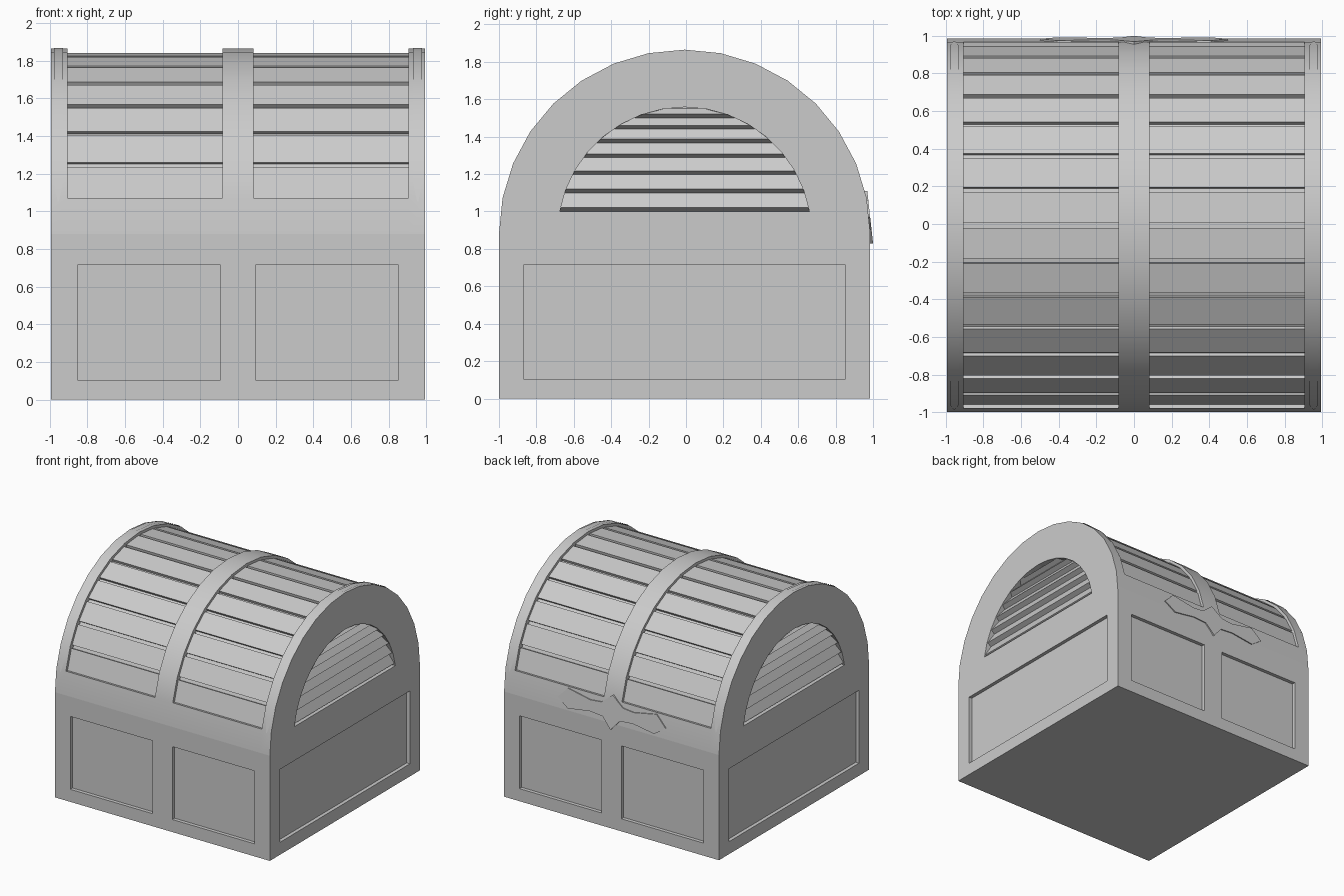
import bpy, bmesh, math
from mathutils import Vector as V

if "Cube" in bpy.data.objects:
    bpy.data.objects.remove(bpy.data.objects["Cube"])

HX, HY, CY, ZS, RZ = 0.995, 0.9925, -0.0075, 0.88, 0.985   # half sizes, y centre, spring height, rise
grey = bpy.data.materials.new("plain_grey")
grey.diffuse_color = (0.6, 0.6, 0.6, 1)
grey.use_nodes = True
grey.node_tree.nodes["Principled BSDF"].inputs["Base Color"].default_value = grey.diffuse_color


def face(bm, pts, out):
    """Add a face whose normal points along out."""
    f = bm.faces.new([bm.verts.new(p) for p in pts])
    f.normal_update()
    if f.normal.dot(V(out)) < 0:
        f.normal_flip()
    return f


def finish(bm, name, smooth=False):
    bmesh.ops.remove_doubles(bm, verts=bm.verts, dist=1e-4)
    me = bpy.data.meshes.new(name)
    bm.to_mesh(me)
    bm.free()
    me.materials.append(grey)
    ob = bpy.data.objects.new(name, me)
    bpy.context.collection.objects.link(ob)
    if smooth:
        bpy.ops.object.select_all(action='DESELECT')
        ob.select_set(True)
        bpy.context.view_layer.objects.active = ob
        bpy.ops.object.shade_smooth_by_angle(angle=math.radians(30))
    return ob


def panel_wall(bm, at, us, out, depth=0.03):
    """Wall with recessed panels in the odd columns; at(u, z, d) gives a point at depth d."""
    zs = [0, 0.105, 0.715, ZS]
    for i in range(len(us) - 1):
        for j in range(3):
            a, b, c, e = us[i], us[i + 1], zs[j], zs[j + 1]
            ring = [(a, c), (b, c), (b, e), (a, e)]
            hole = i % 2 == 1 and j == 1
            face(bm, [at(u, z, depth if hole else 0) for u, z in ring], out)
            if hole:
                mid = at((a + b) / 2, (c + e) / 2, 0)
                for k in range(4):
                    p, q = ring[k], ring[(k + 1) % 4]
                    pts = [at(*p, 0), at(*q, 0), at(*q, depth), at(*p, depth)]
                    face(bm, pts, mid - (pts[0] + pts[1]) / 2)


# Lower box with panelled walls
bm = bmesh.new()
for s in (-1, 1):
    panel_wall(bm, lambda u, z, d: V((u, CY + s * (HY - d), z)),
               [-HX, -0.853, -0.092, 0.092, 0.853, HX], (0, s, 0))
    panel_wall(bm, lambda u, z, d: V((s * (HX - d), CY + u, z)),
               [-HY, -0.86, 0.86, HY], (s, 0, 0))
face(bm, [(-HX, CY - HY, 0), (HX, CY - HY, 0), (HX, CY + HY, 0), (-HX, CY + HY, 0)], (0, 0, -1))
finish(bm, "lower_box")


def arch(i, d=0.0):
    """Point on the 16-sided arch (i may be fractional), sunk by d."""
    def corner(k):
        t = math.pi * k / 16
        return V((0, CY - (HY - d) * math.cos(t), ZS + (RZ - d) * math.sin(t)))
    k = min(int(i), 15)
    return corner(k).lerp(corner(k + 1), i - k)


def at_x(p, x):
    return V((x, p.y, p.z))


CEN = V((0, CY, ZS))


def strip(bm, x0, x1, i0, i1, d):
    p, q = arch(i0, d), arch(i1, d)
    face(bm, [at_x(p, x0), at_x(p, x1), at_x(q, x1), at_x(q, x0)], (p + q) / 2 - CEN)


# Arched lid: ribs at full height, two sunk bays
FLOOR, SLAT = 0.045, 0.022
bm = bmesh.new()
xs = [-HX, -0.907, -0.083, 0.083, 0.907, HX]
bays = [(xs[1], xs[2]), (xs[3], xs[4])]
for i in range(16):
    for b in range(5):
        sunk = b % 2 == 1 and 1 <= i <= 14
        strip(bm, xs[b], xs[b + 1], i, i + 1, FLOOR if sunk else 0)
for x0, x1 in bays:
    for x, n in ((x0, 1), (x1, -1)):
        for i in range(1, 15):
            face(bm, [at_x(p, x) for p in (arch(i), arch(i + 1), arch(i + 1, FLOOR), arch(i, FLOOR))], (n, 0, 0))
    for i in (1, 15):
        p, q = arch(i), arch(i, FLOOR)
        face(bm, [at_x(p, x0), at_x(p, x1), at_x(q, x1), at_x(q, x0)], (0, 0, 1))
finish(bm, "lid_ribs", True)

# Slats in the bays, with narrow grooves between
bm = bmesh.new()
for x0, x1 in bays:
    for i in range(1, 15):
        a, b = i + (0.01 if i == 1 else 0.07), i + (0.99 if i == 14 else 0.93)
        strip(bm, x0, x1, a, b, SLAT)
        for k, s in ((a, -1), (b, 1)):
            p, q = arch(k, SLAT), arch(k, FLOOR)
            face(bm, [at_x(p, x0), at_x(p, x1), at_x(q, x1), at_x(q, x0)], s * (arch(b) - arch(a)))
finish(bm, "lid_slats")

# Thin pointed straps on the end ribs
bm = bmesh.new()
stops = [0.9, 1.4] + list(range(2, 15)) + [14.6, 15.1]
for s in (-1, 1):
    for a, b in zip(stops, stops[1:]):
        w = [0.003 if k in (stops[0], stops[-1]) else 0.024 for k in (a, b)]
        p, q = arch(a, -0.004), arch(b, -0.004)
        c = s * 0.955
        face(bm, [at_x(p, c - w[0]), at_x(p, c + w[0]), at_x(q, c + w[1]), at_x(q, c - w[1])],
             (p + q) / 2 - CEN)
finish(bm, "end_straps", True)

# Gable ends with an arched louvred opening
R, DEEP = 0.678, 0.045
T0 = math.asin(0.12 / R)
louvre_z = [1.0, 1.1, 1.197, 1.288, 1.367, 1.44, 1.5, 1.55]


def half_width(z):
    return math.sqrt(max(R * R - (z - ZS) ** 2, 0))


for s, side in ((1, "right"), (-1, "left")):
    bm = bmesh.new()
    hole = []
    for i in range(17):
        t = T0 + (math.pi - 2 * T0) * i / 16
        hole.append(V((s * HX, CY - R * math.cos(t), ZS + R * math.sin(t))))
    rim = [at_x(arch(i), s * HX) for i in range(17)]
    inset = V((-s * DEEP, 0, 0))
    mid = V((s * HX, CY, 1.2))
    for i in range(16):
        face(bm, [rim[i], rim[i + 1], hole[i + 1], hole[i]], (s, 0, 0))
    face(bm, [rim[0], rim[16], hole[16], hole[0]], (s, 0, 0))
    for i in range(17):
        p, q = hole[i], hole[(i + 1) % 17]
        face(bm, [p, q, q + inset, p + inset], mid - (p + q) / 2)
    face(bm, [p + inset for p in hole], (s, 0, 0))
    finish(bm, side + "_gable")

    bm = bmesh.new()
    for z0, z1 in zip(louvre_z, louvre_z[1:]):
        zo = z0 + 0.02
        rows = [(DEEP, z0, half_width(z0)), (0.006, zo, half_width(zo)), (DEEP, z1, half_width(z1))]
        low, lip, top = [[V((s * (HX - d), CY + e * w, z)) for e in (-1, 1)] for d, z, w in rows]
        face(bm, [low[0], low[1], lip[1], lip[0]], (s, 0, -1))
        face(bm, [lip[0], lip[1], top[1], top[0]], (s, 0, 1))
        for e in (0, 1):
            face(bm, [low[e], lip[e], top[e]], (0, 2 * e - 1, 0))
    finish(bm, side + "_louvres")

# Bow-shaped plate on the back
half = [(0, 1.11), (0.1, 1.03), (0.2, 1.02), (0.41, 1.06), (0.5, 0.97),
        (0.4, 0.9), (0.2, 0.93), (0.08, 0.92), (0, 0.83)]
outline = half + [(-x, z) for x, z in half[-2:0:-1]]
bm = bmesh.new()
outer = [V((x, 1.0 - (z - 0.83) * 0.11, z)) for x, z in outline]
back = V((0, -0.03, 0))
face(bm, outer, (0, 1, 0))
face(bm, [p + back for p in outer], (0, -1, 0))
for p, q in zip(outer, outer[1:] + outer[:1]):
    face(bm, [p, q, q + back, p + back], (q - p).cross(V((0, 1, 0))))
bmesh.ops.remove_doubles(bm, verts=bm.verts, dist=1e-4)
bmesh.ops.recalc_face_normals(bm, faces=bm.faces)
finish(bm, "back_plate")
